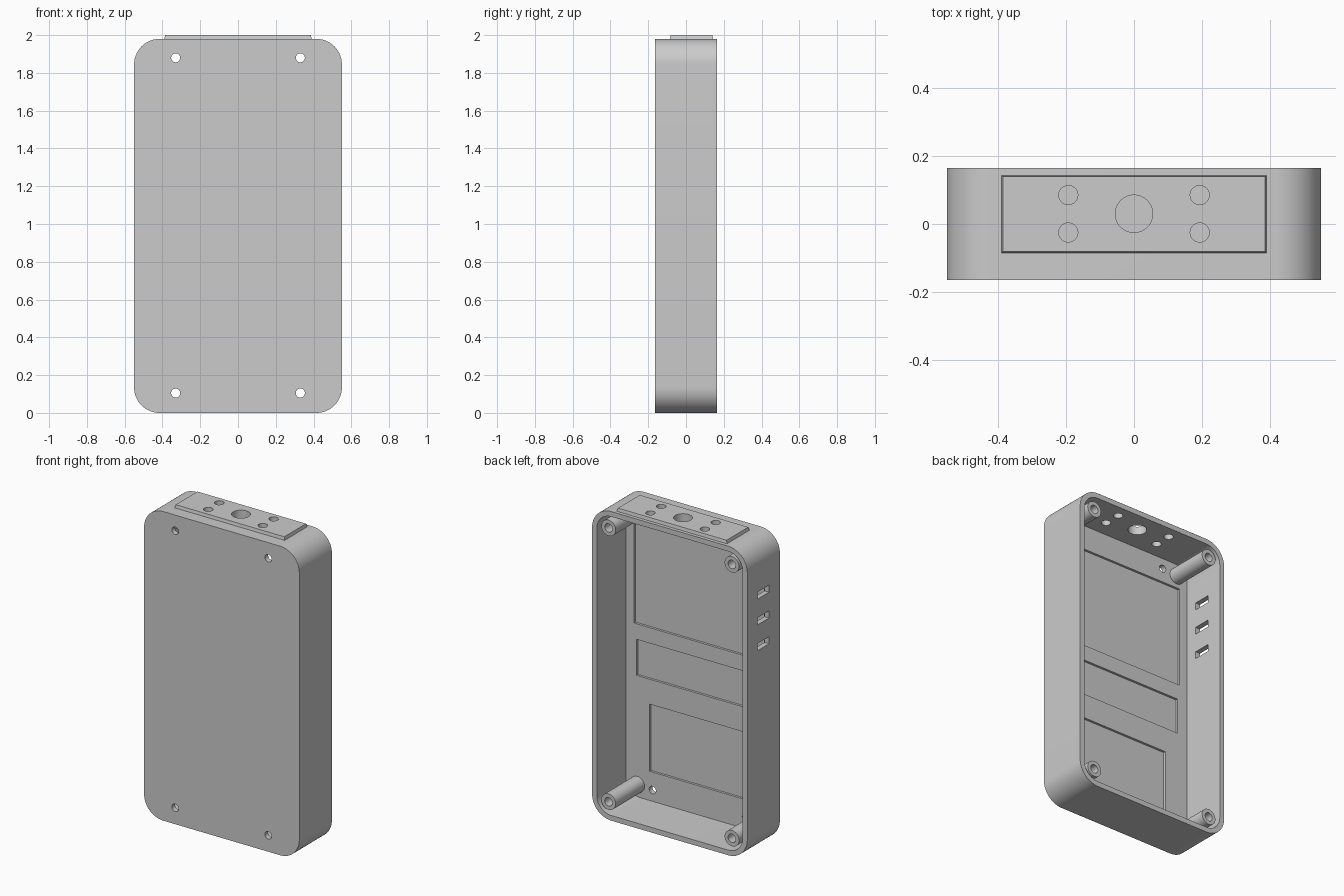
import bpy
import bmesh
import math
from mathutils import Matrix, Vector

# Remove the default cube only
cube = bpy.data.objects.get("Cube")
if cube:
    bpy.data.objects.remove(cube, do_unlink=True)

# Overall dimensions
HALF_W, HALF_D, HEIGHT = 0.55, 0.165, 1.98
MID_Z = HEIGHT / 2
WALL, RADIUS = 0.033, 0.135
FLOOR_Y = -HALF_D + WALL

grey = bpy.data.materials.new("plain_grey")
grey.use_nodes = True
colour = (0.6, 0.6, 0.6, 1)
grey.diffuse_color = colour
grey.node_tree.nodes["Principled BSDF"].inputs["Base Color"].default_value = colour


def finish(name, bm):
    bmesh.ops.recalc_face_normals(bm, faces=bm.faces)
    mesh = bpy.data.meshes.new(name)
    bm.to_mesh(mesh)
    bm.free()
    mesh.materials.append(grey)
    obj = bpy.data.objects.new(name, mesh)
    bpy.context.scene.collection.objects.link(obj)
    return obj


def rounded_slab(name, half_w, half_h, radius, y0, y1, steps=14):
    """Rounded rectangle in the XZ plane, extruded from y0 to y1."""
    bm = bmesh.new()
    ring = []
    for quarter, (sx, sz) in enumerate([(1, 1), (-1, 1), (-1, -1), (1, -1)]):
        for i in range(steps + 1):
            a = (quarter + i / steps) * math.pi / 2
            x = sx * (half_w - radius) + radius * math.cos(a)
            z = MID_Z + sz * (half_h - radius) + radius * math.sin(a)
            ring.append(bm.verts.new((x, y0, z)))
    face = bm.faces.new(ring)
    out = bmesh.ops.extrude_face_region(bm, geom=[face])
    moved = [v for v in out["geom"] if isinstance(v, bmesh.types.BMVert)]
    bmesh.ops.translate(bm, verts=moved, vec=(0, y1 - y0, 0))
    return finish(name, bm)


def box(name, low, high):
    bm = bmesh.new()
    low, high = Vector(low), Vector(high)
    place = Matrix.Translation((low + high) / 2) @ Matrix.Diagonal((*(high - low), 1))
    bmesh.ops.create_cube(bm, size=1, matrix=place)
    return finish(name, bm)


def cylinder(name, centre, radius, length, axis):
    bm = bmesh.new()
    turn = Matrix.Rotation(math.pi / 2, 4, "X") if axis == "Y" else Matrix()
    bmesh.ops.create_cone(bm, cap_ends=True, segments=40, radius1=radius,
                          radius2=radius, depth=length,
                          matrix=Matrix.Translation(centre) @ turn)
    return finish(name, bm)


def cut(obj, cutters):
    """Subtract every cutter and keep the resulting mesh."""
    for cutter in cutters:
        cutter.hide_render = True
        mod = obj.modifiers.new("cut", "BOOLEAN")
        mod.operation, mod.solver, mod.object = "DIFFERENCE", "EXACT", cutter
    graph = bpy.context.evaluated_depsgraph_get()
    mesh = bpy.data.meshes.new_from_object(obj.evaluated_get(graph))
    obj.modifiers.clear()
    obj.data = mesh


def discard(cutters):
    for cutter in cutters:
        bpy.data.objects.remove(cutter, do_unlink=True)


# Holes through the top wall and its mounting plate
top_holes = [cylinder("top_hole_cutter", (0, 0.03, HEIGHT), 0.055, 0.2, "Z")]
for x in (-0.193, 0.193):
    for y in (-0.025, 0.085):
        top_holes.append(cylinder("top_hole_cutter", (x, y, HEIGHT), 0.028, 0.2, "Z"))

# Open-backed case: cavity, floor pockets, screw holes and side slots
case = rounded_slab("case", HALF_W, MID_Z, RADIUS, -HALF_D, HALF_D)
cutters = [rounded_slab("cavity_cutter", HALF_W - WALL, MID_Z - WALL,
                        RADIUS - WALL, FLOOR_Y, HALF_D + 0.1)]
for half_w, low, high in [(0.46, 1.14, 1.79), (0.443, 0.81, 1.04), (0.35, 0.22, 0.65)]:
    cutters.append(box("pocket_cutter", (-half_w, FLOOR_Y - 0.015, low),
                       (half_w, FLOOR_Y + 0.03, high)))
for x in (-0.33, 0.33):
    for z in (0.105, 1.88):
        cutters.append(cylinder("screw_hole_cutter", (x, -HALF_D, z), 0.024, 0.12, "Y"))
for z in (1.33, 1.495, 1.66):
    cutters.append(box("slot_cutter", (-HALF_W - 0.05, -0.055, z - 0.023),
                       (-HALF_W + 0.08, 0.06, z + 0.023)))
cut(case, cutters + top_holes)
discard(cutters)

# Slightly tapered mounting plate on top
plate = box("top_plate", (-0.39, -0.085, HEIGHT), (0.39, 0.143, 2.0))
for v in plate.data.vertices:
    if v.co.z > HEIGHT + 0.01:
        v.co.x -= math.copysign(0.005, v.co.x)
        v.co.y -= math.copysign(0.004, v.co.y)
cut(plate, top_holes)
discard(top_holes)

# Hollow screw posts rising from the floor to the rim
posts = []
post_start, post_end = FLOOR_Y - 0.01, HALF_D - 0.005
for side, x in (("right", -0.437), ("left", 0.437)):
    for level, z in (("lower", 0.113), ("upper", HEIGHT - 0.113)):
        post = cylinder(f"{level}_{side}_post", (x, (post_start + post_end) / 2, z),
                        0.051, post_end - post_start, "Y")
        bore = cylinder("bore_cutter", (x, post_end, z), 0.027, 0.4, "Y")
        cut(post, [bore])
        discard([bore])
        posts.append(post)

# Smooth the curves and keep the edges crisp
bpy.ops.object.select_all(action="DESELECT")
for obj in [case, plate] + posts:
    obj.select_set(True)
bpy.context.view_layer.objects.active = case
bpy.ops.object.shade_smooth_by_angle(angle=math.radians(30))
